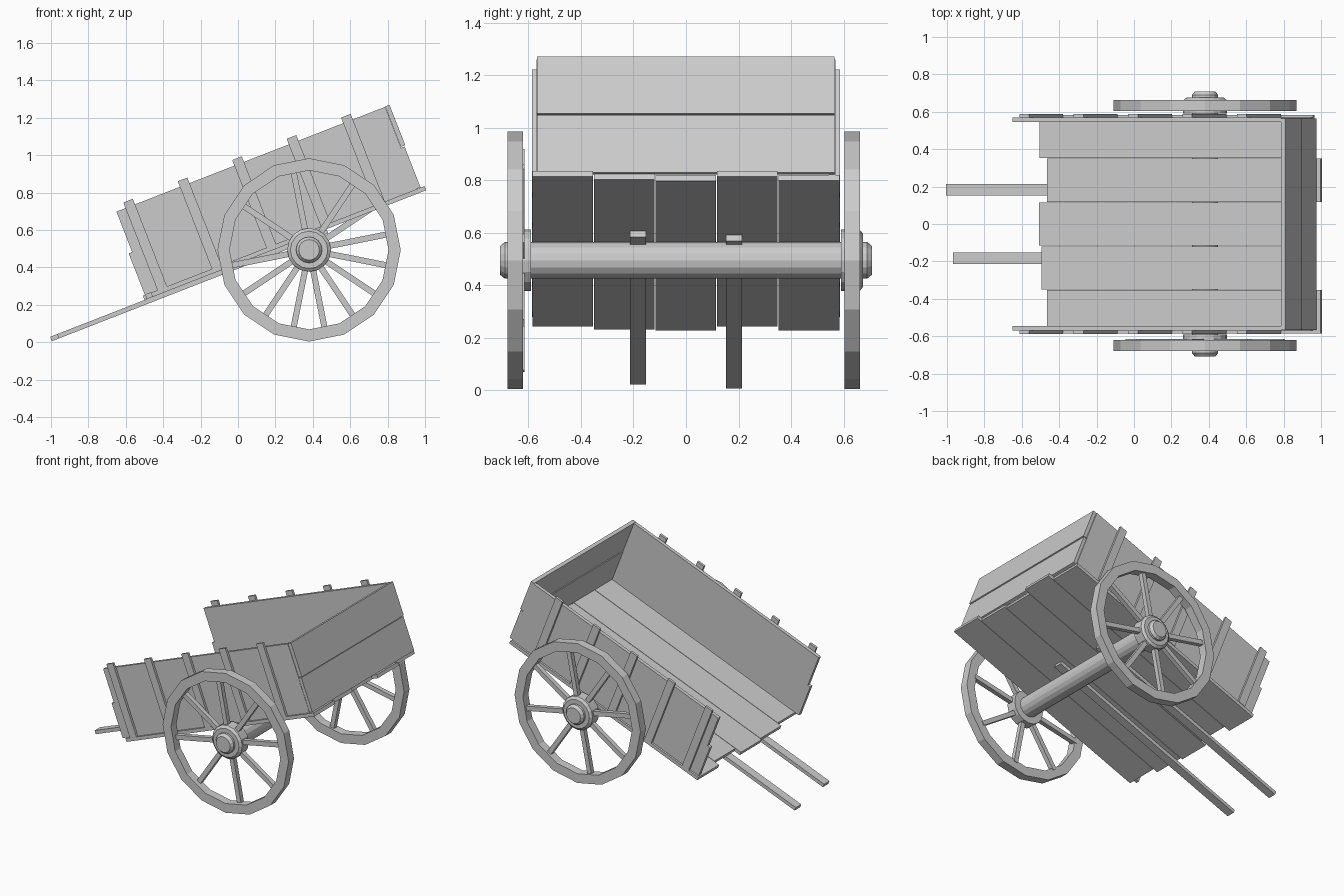
import bpy, bmesh
from math import radians, cos, sin, pi
from mathutils import Matrix

if "Cube" in bpy.data.objects:
    bpy.data.objects.remove(bpy.data.objects["Cube"])

TILT = Matrix.Rotation(radians(-21.3), 4, 'Y')
AXLE = (0.38, 0.0, 0.494)


def finish(name, bm):
    bmesh.ops.recalc_face_normals(bm, faces=bm.faces)
    me = bpy.data.meshes.new(name)
    bm.to_mesh(me)
    bm.free()
    ob = bpy.data.objects.new(name, me)
    bpy.context.collection.objects.link(ob)
    return ob


def add_box(bm, x, y, z, mat=Matrix()):
    # box from (min, max) ranges, then transformed
    size = Matrix.Diagonal((x[1] - x[0], y[1] - y[0], z[1] - z[0], 1))
    mid = Matrix.Translation((sum(x) / 2, sum(y) / 2, sum(z) / 2))
    bmesh.ops.create_cube(bm, size=1, matrix=mat @ mid @ size)


def board(name, x, y, z):
    # board in the tilted cart-body frame
    bm = bmesh.new()
    add_box(bm, x, y, z, TILT)
    return finish(name, bm)


def lathe(name, profile, sides=16, closed=False):
    # revolve (radius, y) points around the axle line
    bm = bmesh.new()
    rings = [[bm.verts.new((AXLE[0] + r * cos(2 * pi * i / sides), y,
                            AXLE[2] + r * sin(2 * pi * i / sides)))
              for i in range(sides)] for r, y in profile]
    pairs = list(zip(rings, rings[1:]))
    if closed:
        pairs.append((rings[-1], rings[0]))
    else:
        bm.faces.new(rings[0])
        bm.faces.new(rings[-1])
    for a, b in pairs:
        for i in range(sides):
            j = (i + 1) % sides
            bm.faces.new((a[i], a[j], b[j], b[i]))
    return finish(name, bm)


# Bed planks, alternately shifted along the cart
for i, start in enumerate((-0.338, -0.37, -0.383, -0.338, -0.38)):
    y0 = -0.585 + i * 0.2345
    board(f"bed_plank_{i + 1}", (start, start + 1.57), (y0, y0 + 0.231), (0.392, 0.416))

# Pull handles under the bed
for name, y, start in (("handle_left", 0.183, -0.925), ("handle_right", -0.183, -0.885)):
    board(name, (start, start + 1.546), (y - 0.03, y + 0.03), (0.367, 0.392))

# Side boards and their upright battens
for side, s in (("left", 1), ("right", -1)):
    inner = sorted((s * 0.545, s * 0.570))
    outer = sorted((s * 0.570, s * 0.587))
    board(f"side_{side}_lower", (-0.372, 1.188), inner, (0.416, 0.655))
    board(f"side_{side}_upper", (-0.352, 1.190), inner, (0.655, 0.887))
    for i in range(5):
        u = -0.30 + i * 0.3125
        board(f"batten_{side}_{i + 1}", (u, u + 0.055), outer, (0.416, 0.919))

# Tail boards
board("tail_lower", (1.188, 1.210), (-0.568, 0.565), (0.418, 0.652))
board("tail_upper", (1.191, 1.216), (-0.568, 0.565), (0.657, 0.889))

# Axle with bevelled end caps
lathe("axle", [(0.055, -0.708), (0.07, -0.69), (0.07, 0.69), (0.055, 0.708)])

# Wheels: rim, hub and eight spokes
for side, s, rim_y, turn in (("right", -1, -0.65, 11.25), ("left", 1, 0.633, 33.75)):
    a, b = rim_y - 0.03, rim_y + 0.03
    lathe(f"wheel_rim_{side}", [(0.49, a), (0.49, b), (0.425, b), (0.425, a)], closed=True)
    lathe(f"wheel_hub_{side}", [(0.117, s * 0.59), (0.117, s * 0.662),
                                (0.10, s * 0.675)])
    bm = bmesh.new()
    for k in range(8):
        m = Matrix.Translation(AXLE) @ Matrix.Rotation(-radians(turn + 45 * k), 4, 'Y')
        add_box(bm, (0.08, 0.43), (s * 0.632 - 0.016, s * 0.632 + 0.016), (-0.016, 0.016), m)
    finish(f"wheel_spokes_{side}", bm)
